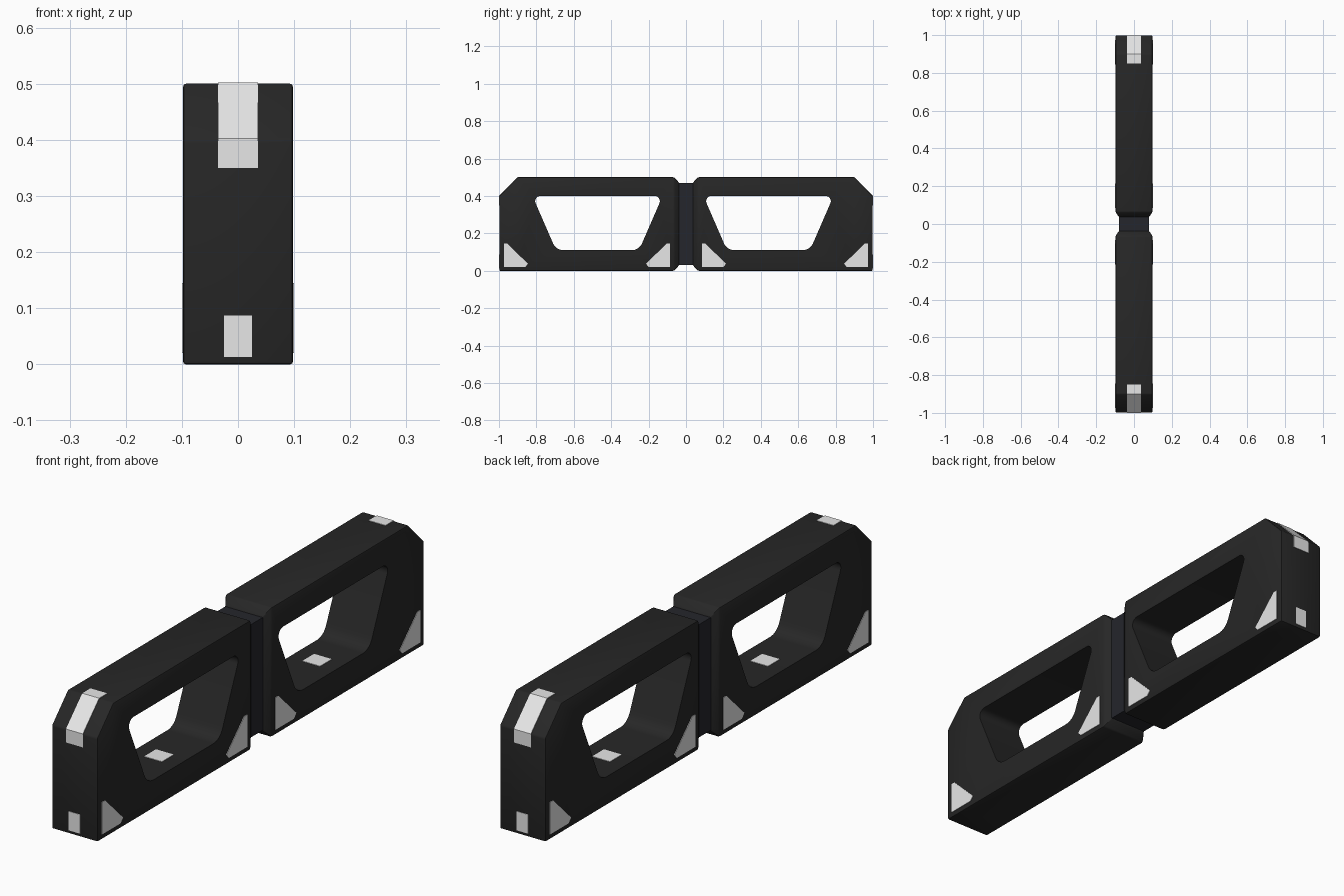
import bpy, bmesh, math
from mathutils import Vector

cube = bpy.data.objects.get("Cube")
if cube:
    bpy.data.objects.remove(cube, do_unlink=True)


def material(name, rgb):
    m = bpy.data.materials.new(name)
    m.use_nodes = True
    m.diffuse_color = (*rgb, 1)
    m.node_tree.nodes["Principled BSDF"].inputs["Base Color"].default_value = (*rgb, 1)
    return m


BLACK = material("black plastic", (0.02, 0.02, 0.02))
NECK = material("dark slate", (0.018, 0.019, 0.025))
WHITE = material("white inlay", (0.8, 0.8, 0.8))


def finish(name, bm, mat):
    bmesh.ops.recalc_face_normals(bm, faces=bm.faces)
    mesh = bpy.data.meshes.new(name)
    bm.to_mesh(mesh)
    bm.free()
    mesh.materials.append(mat)
    ob = bpy.data.objects.new(name, mesh)
    bpy.context.collection.objects.link(ob)
    return ob


def prism(name, points, x0, x1, mat):
    """Extrude a (y, z) outline from x0 to x1."""
    bm = bmesh.new()
    face = bm.faces.new([bm.verts.new((x0, y, z)) for y, z in points])
    ext = bmesh.ops.extrude_face_region(bm, geom=[face])
    bmesh.ops.translate(bm, vec=(x1 - x0, 0, 0),
                        verts=[v for v in ext["geom"] if isinstance(v, bmesh.types.BMVert)])
    return finish(name, bm, mat)


def loft(name, sections, mat):
    """Skin rectangles given as (y, half width, bottom, top)."""
    bm = bmesh.new()
    rings = [[bm.verts.new((x, y, z)) for x, z in ((-w, b), (w, b), (w, t), (-w, t))]
             for y, w, b, t in sections]
    for r, s in zip(rings, rings[1:]):
        for i in range(4):
            j = (i + 1) % 4
            bm.faces.new((r[i], r[j], s[j], s[i]))
    bm.faces.new(rings[0])
    bm.faces.new(rings[-1])
    return finish(name, bm, mat)


def rounded(corners, steps=8):
    """Round each (y, z, radius) corner with an arc."""
    out = []
    for i, (y, z, r) in enumerate(corners):
        p = Vector((y, z))
        a = (Vector(corners[i - 1][:2]) - p).normalized()
        b = (Vector(corners[(i + 1) % len(corners)][:2]) - p).normalized()
        half = a.angle(b) / 2
        centre = p + (a + b).normalized() * r / math.sin(half)
        start = p + a * r / math.tan(half) - centre
        end = p + b * r / math.tan(half) - centre
        for k in range(steps + 1):
            d = start.lerp(end, k / steps)
            # equal-angle spacing along the arc
            ang = start.angle_signed(end) * k / steps
            d = Vector((start.x * math.cos(ang) + start.y * math.sin(ang),
                        start.y * math.cos(ang) - start.x * math.sin(ang)))
            out.append(tuple(centre + d))
    return out


def box(name, x, y, z, mat):
    return prism(name, [(y[0], z[0]), (y[1], z[0]), (y[1], z[1]), (y[0], z[1])], *x, mat)


def apply_modifiers(ob):
    bpy.context.view_layer.objects.active = ob
    for m in list(ob.modifiers):
        bpy.ops.object.modifier_apply(modifier=m.name)


T = 0.002  # inlay thickness
for s, side, mid in ((-1, "front", -0.473), (1, "back", 0.441)):
    # Block with chamfered outer end and tapered inner end
    block = loft(side + "_block", [(s * 0.998, 0.098, 0, 0.4), (s * 0.9, 0.098, 0, 0.5),
                                   (s * 0.064, 0.098, 0, 0.5), (s * 0.036, 0.08, 0.03, 0.47)], BLACK)
    bevel = block.modifiers.new("bevel", "BEVEL")
    bevel.width = 0.005
    bevel.segments = 2
    # Rounded trapezoid window
    cutter = prism("window_cutter", rounded([(mid - 0.348, 0.4, 0.028), (mid - 0.222, 0.11, 0.06),
                                             (mid + 0.222, 0.11, 0.06), (mid + 0.348, 0.4, 0.028)]),
                   -0.2, 0.2, BLACK)
    cutter.hide_render = True
    cut = block.modifiers.new("window", "BOOLEAN")
    cut.operation = "DIFFERENCE"
    cut.solver = "EXACT"
    cut.object = cutter
    apply_modifiers(block)
    bpy.data.objects.remove(cutter, do_unlink=True)
    bpy.ops.object.select_all(action="DESELECT")
    block.select_set(True)
    bpy.ops.object.shade_smooth_by_angle(angle=math.radians(30))

    # Inlay strip folded over the outer top edge
    outer = [(0.85, 0.5 + T), (0.9, 0.5 + T), (1.0, 0.4 + T), (1.0, 0.35)]
    inner = [(0.99, 0.35), (0.99, 0.4), (0.9, 0.49), (0.85, 0.49)]
    prism(side + "_top_strip", [(s * y, z) for y, z in outer + inner], -0.036, 0.036, WHITE)
    # Small inlay low on the end, and one on the window sill
    box(side + "_end_inlay", (-0.025, 0.025), (s * 0.99, s * 1.0), (0.013, 0.087), WHITE)
    box(side + "_sill_inlay", (-0.038, 0.038), (s * 0.483 - 0.036, s * 0.483 + 0.036),
        (0.105, 0.11 + T), WHITE)
    # Clipped triangles in the lower corners of both sides
    for x, flank in ((-1, "right"), (1, "left")):
        for edge, d, place in ((0.973, -1, "outer"), (0.086, 1, "inner")):
            tri = [(0, 0.02), (0.113, 0.02), (0.128, 0.037), (0.018, 0.145), (0, 0.145)]
            prism(f"{side}_{flank}_{place}_triangle",
                  [(s * (edge + d * y), z) for y, z in tri], x * 0.095, x * 0.1, WHITE)

# Narrow neck joining the two blocks
box("neck", (-0.08, 0.08), (-0.04, 0.04), (0.032, 0.468), NECK)
